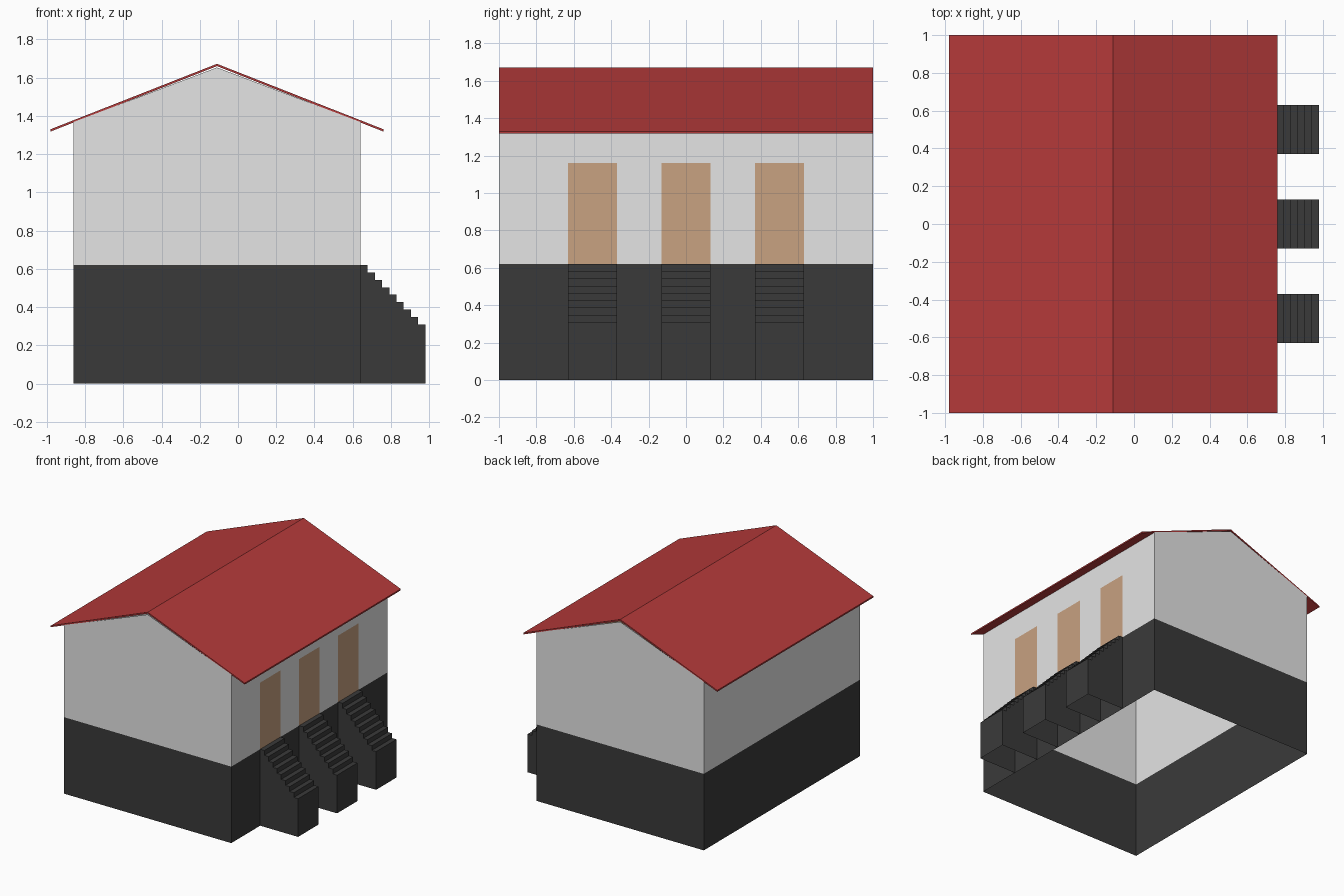
import bpy

if "Cube" in bpy.data.objects:
    bpy.data.objects.remove(bpy.data.objects["Cube"])

# Main dimensions
XL, XR, XM = -0.86, 0.64, -0.11       # side walls and ridge line
BASE, WALL, RIDGE = 0.62, 1.368, 1.665
DOORS, DOOR_HALF, DOOR_TOP = (-0.5, 0.0, 0.5), 0.13, 1.16


def material(name, rgb):
    m = bpy.data.materials.new(name)
    m.diffuse_color = (*rgb, 1)
    m.use_nodes = True
    m.node_tree.nodes["Principled BSDF"].inputs["Base Color"].default_value = m.diffuse_color
    return m


white = material("white plaster", (0.78, 0.78, 0.78))
dark = material("dark grey stone", (0.042, 0.042, 0.042))
red = material("red roofing", (0.46, 0.042, 0.042))
tan = material("tan door", (0.58, 0.36, 0.22))


def make(name, verts, faces, mats):
    me = bpy.data.meshes.new(name)
    me.from_pydata(verts, [], faces)
    for m in mats:
        me.materials.append(m)
    ob = bpy.data.objects.new(name, me)
    bpy.context.collection.objects.link(ob)
    return ob


def extrude(name, profile, y0, y1, mat, skip=()):
    """Extrude an xz profile along y; skip lists profile edges left open."""
    n = len(profile)
    verts = [(x, y, z) for y in (y0, y1) for x, z in profile]
    faces = [tuple(range(n)), tuple(range(2 * n - 1, n - 1, -1))]
    faces += [(i, i + n, (i + 1) % n + n, (i + 1) % n)
              for i in range(n) if i not in skip]
    return make(name, verts, faces, [mat])


# Hollow base, open below and above
extrude("base", [(XL, 0), (XR, 0), (XR, BASE), (XL, BASE)], -1, 1, dark, skip=(0, 2))

# Gable ends and plain left wall (right wall is separate, top is under the roof)
extrude("gable_walls", [(XL, BASE), (XR, BASE), (XR, WALL), (XM, RIDGE - 0.012), (XL, WALL)],
        -1, 1, white, skip=(0, 1, 2, 3))

# Right wall as a grid with the doors coloured by position
ys = [-1] + [d + s * DOOR_HALF for d in DOORS for s in (-1, 1)] + [1]
zs = [BASE, DOOR_TOP, WALL]
n = len(ys)
verts = [(XR, y, z) for z in zs for y in ys]
faces = [(k * n + i, k * n + i + 1, (k + 1) * n + i + 1, (k + 1) * n + i)
         for k in range(2) for i in range(n - 1)]
wall = make("right_wall_with_doors", verts, faces, [white, tan])
for p in wall.data.polygons:
    if p.center.z < DOOR_TOP and any(abs(p.center.y - d) < 0.05 for d in DOORS):
        p.material_index = 1

# Thin gabled roof sheet
T = 0.012
outer = [(-0.98, 1.33), (XM, 1.672), (0.76, 1.33)]
roof = outer + [(x, z - T) for x, z in reversed(outer)]
extrude("roof", roof[::-1], -1, 1, red)

# Three stairs of nine treads, open underneath and against the base
STEPS, RUN, RISE = 9, (0.98 - XR) / 9, 0.0388
profile = [(XR, 0), (0.98, 0)]
for i in reversed(range(STEPS)):
    z = BASE - i * RISE
    profile += [(XR + (i + 1) * RUN, z), (XR + i * RUN, z)]
for i, y in enumerate(DOORS):
    extrude(f"stairs_{i + 1}", profile, y - DOOR_HALF, y + DOOR_HALF, dark,
            skip=(0, len(profile) - 1))
